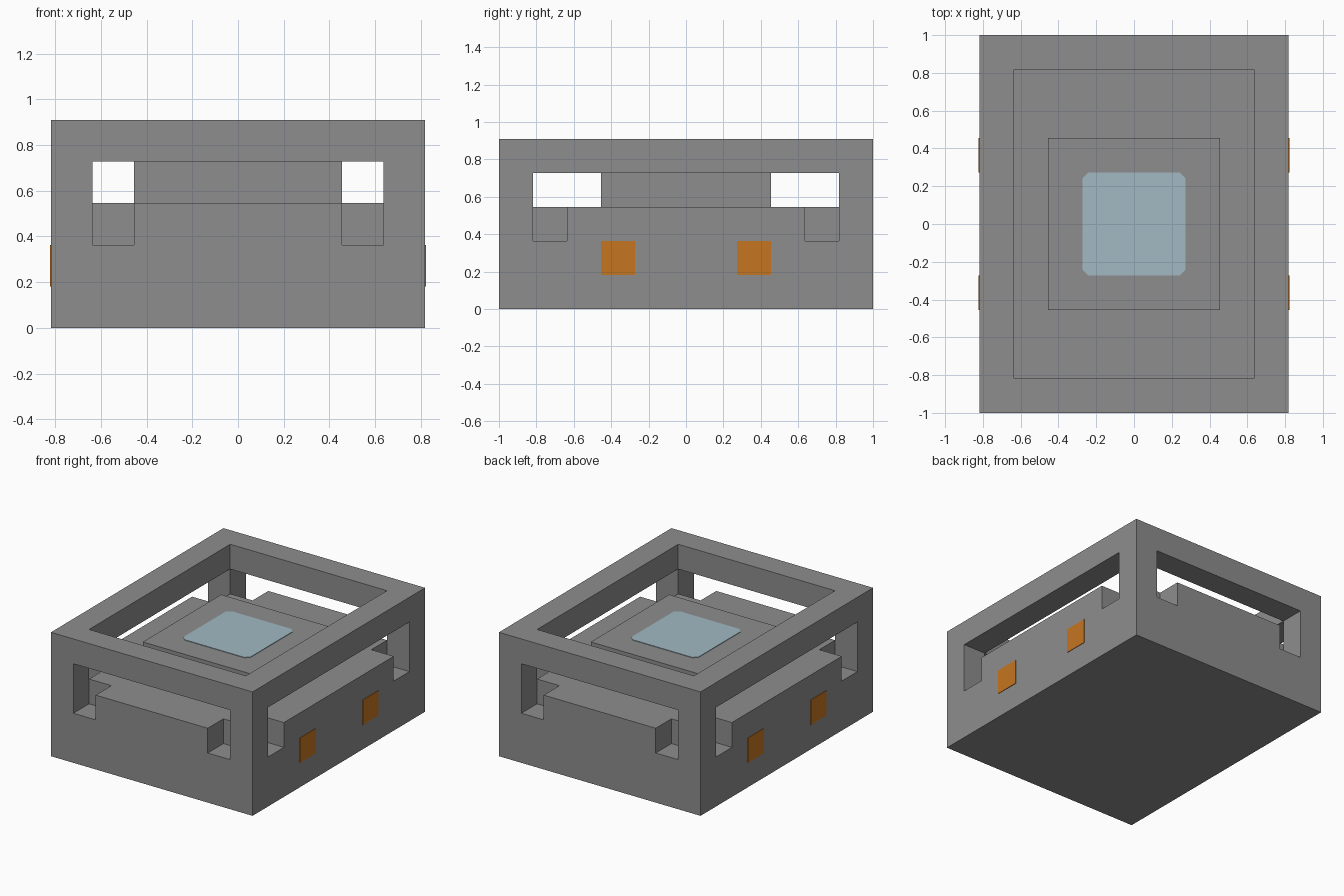
import bpy
import bmesh
from mathutils import Vector

U = 2 / 11          # module: the body is 9 x 11 x 5 modules
SKIN = 0.004        # thickness of flush plates

if "Cube" in bpy.data.objects:
    bpy.data.objects.remove(bpy.data.objects["Cube"])


def material(name, rgb):
    mat = bpy.data.materials.new(name)
    mat.use_nodes = True
    mat.diffuse_color = (*rgb, 1)
    mat.node_tree.nodes["Principled BSDF"].inputs["Base Color"].default_value = (*rgb, 1)
    return mat


grey = material("grey casing", (0.27, 0.27, 0.27))
orange = material("orange marker", (0.56, 0.18, 0.016))
blue = material("pale blue panel", (0.36, 0.49, 0.54))


def box(name, low, high, mat, chamfer=0):
    """Box between two corners, optionally with chamfered upright edges."""
    low, high = Vector(low), Vector(high)
    bm = bmesh.new()
    bmesh.ops.create_cube(bm, size=1)
    for v in bm.verts:
        v.co = (low + high) / 2 + v.co * (high - low)
    if chamfer:
        upright = [e for e in bm.edges
                   if abs(e.verts[0].co.z - e.verts[1].co.z) > SKIN / 2]
        bmesh.ops.bevel(bm, geom=upright, offset=chamfer, segments=1, affect='EDGES')
    mesh = bpy.data.meshes.new(name)
    bm.to_mesh(mesh)
    bm.free()
    mesh.materials.append(mat)
    obj = bpy.data.objects.new(name, mesh)
    bpy.context.collection.objects.link(obj)
    return obj


def cut(target, low, high):
    """Remove a box, given in modules, from the target."""
    cutter = box("cutter", Vector(low) * U, Vector(high) * U, grey)
    cutter.hide_render = True
    mod = target.modifiers.new("cut", 'BOOLEAN')
    mod.operation, mod.solver, mod.object = 'DIFFERENCE', 'EXACT', cutter
    bpy.context.view_layer.objects.active = target
    bpy.ops.object.modifier_apply(modifier=mod.name)
    bpy.data.objects.remove(cutter)


# Casing with an open top and a window through each wall
casing = box("casing", (-4.5 * U, -1, 0), (4.5 * U, 1, 5 * U), grey)
cut(casing, (-3.5, -4.5, 3), (3.5, 4.5, 6))
cut(casing, (-3.5, -6, 3), (3.5, 6, 4))
cut(casing, (-5, -4.5, 3), (5, 4.5, 4))


def span(side, a, b):
    return sorted((side * a, side * b))


# Notches below both ends of every window
for sx in (-1, 1):
    for sy in (-1, 1):
        for xs, ys in (((2.5, 3.5), (4.5, 6)), ((3.5, 5), (3.5, 4.5))):
            x, y = span(sx, *xs), span(sy, *ys)
            cut(casing, (x[0], y[0], 2), (x[1], y[1], 3.5))

# Raised centre block and its panel
box("centre_block", (-2.5 * U, -2.5 * U, 2.9 * U), (2.5 * U, 2.5 * U, 4 * U), grey)
box("top_panel", (-1.5 * U, -1.5 * U, 4 * U - SKIN),
    (1.5 * U, 1.5 * U, 4 * U + SKIN), blue, chamfer=0.03)

# Two square markers on each long side
for sx, side in ((1, "left"), (-1, "right")):
    for sy, end in ((-1, "front"), (1, "back")):
        x = span(sx, 4.5 * U - SKIN, 4.5 * U + SKIN)
        y = span(sy, 1.5 * U, 2.5 * U)
        box(f"{side}_{end}_marker", (x[0], y[0], U), (x[1], y[1], 2 * U), orange)
